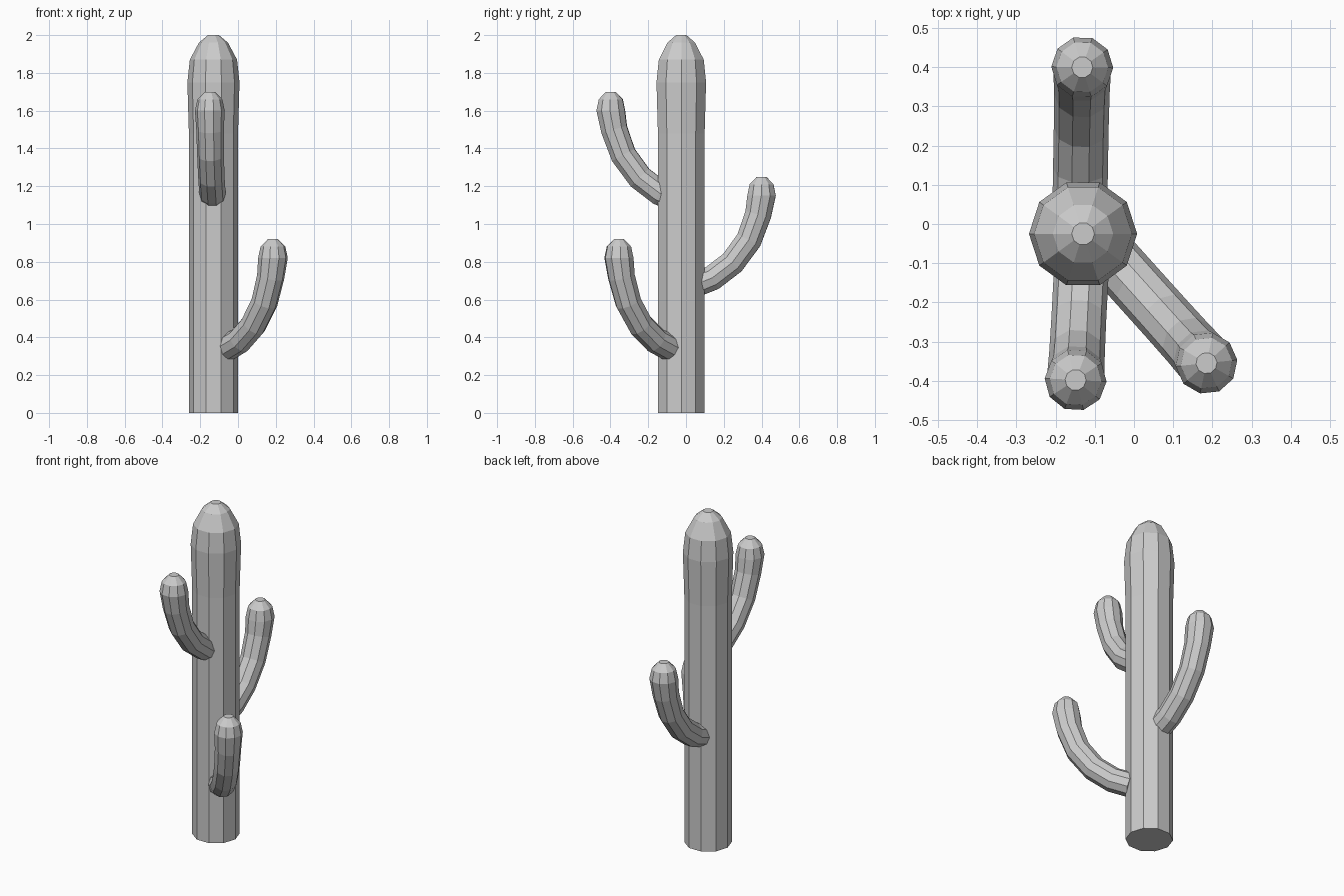
import bpy, bmesh
from math import sin, cos, tau, radians
from mathutils import Vector, Matrix

if "Cube" in bpy.data.objects:
    bpy.data.objects.remove(bpy.data.objects["Cube"])

SIDES = 10


def tube(name, path, location, yaw=0.0, straight=False):
    """Loft ten-sided rings along (x, z, radius) points lying in a vertical plane."""
    bm = bmesh.new()
    rings = []
    lateral = Vector((0, 1, 0))
    for i, (x, z, r) in enumerate(path):
        a, b = path[max(i - 1, 0)], path[min(i + 1, len(path) - 1)]
        t = Vector((b[0] - a[0], 0, b[1] - a[1])).normalized()
        if straight or x == 0:
            t = Vector((0, 0, 1))
        n = Vector((t.z, 0, -t.x))
        # trunk has a corner on x, arms have a corner on their sides
        u, v = (n, lateral) if straight else (lateral, -n)
        c = Vector((x, 0, z))
        rings.append([bm.verts.new(c + r * (u * cos(tau * k / SIDES) + v * sin(tau * k / SIDES)))
                      for k in range(SIDES)])
    for lo, hi in zip(rings, rings[1:]):
        for k in range(SIDES):
            j = (k + 1) % SIDES
            bm.faces.new((lo[k], lo[j], hi[j], hi[k]))
    bm.faces.new(rings[0][::-1])
    bm.faces.new(rings[-1])
    bmesh.ops.recalc_face_normals(bm, faces=bm.faces)
    bm.transform(Matrix.Translation(location) @ Matrix.Rotation(radians(yaw), 4, 'Z'))
    mesh = bpy.data.meshes.new(name)
    bm.to_mesh(mesh)
    bm.free()
    obj = bpy.data.objects.new(name, mesh)
    bpy.context.collection.objects.link(obj)
    return obj


# Trunk, slightly swollen at the top with a faceted dome
tube("trunk", [(0, 0, .13), (0, 1.48, .13), (0, 1.75, .138), (0, 1.87, .125),
               (0, 1.96, .077), (0, 2.0, .029)], (-.13, -.025, 0), straight=True)

# Arms share one curved profile, measured from the tip
ARM = [(-.36, -.575, .07), (-.26, -.535, .07), (-.155, -.455, .07), (-.067, -.335, .071),
       (-.018, -.20, .073), (0, -.10, .079), (0, -.04, .066), (0, 0, .027)]
tube("front_arm", ARM, (-.149, -.398, 1.70), -93)
tube("back_arm", ARM, (-.132, .40, 1.25), 89)
tube("side_arm", ARM, (.185, -.355, .92), -48)
